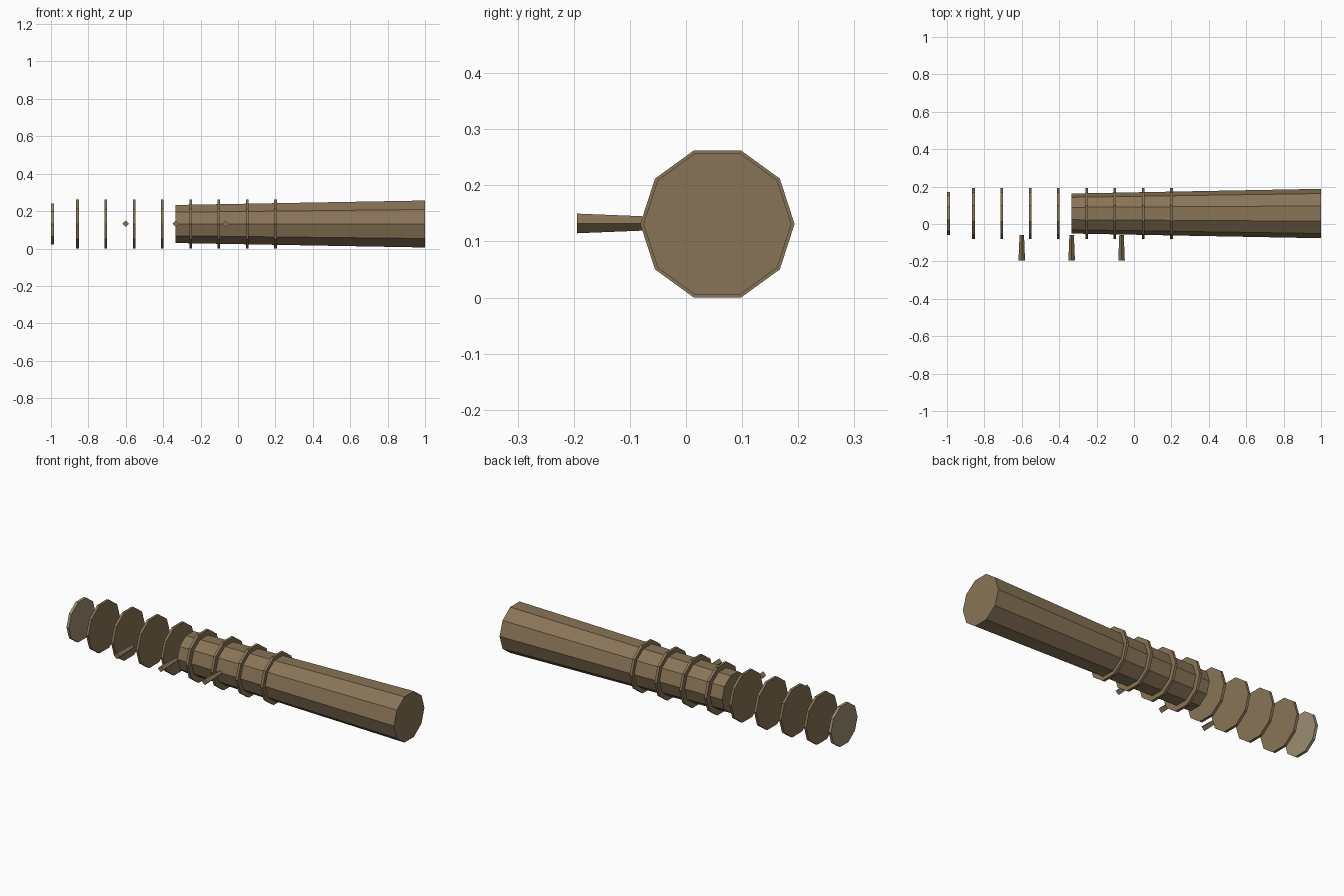
import bpy
from math import pi

if "Cube" in bpy.data.objects:
    bpy.data.objects.remove(bpy.data.objects["Cube"])

CY, CZ = 0.056, 0.131      # common axis of the shaft


def material(name, rgb):
    m = bpy.data.materials.new(name)
    m.diffuse_color = (*rgb, 1)
    m.use_nodes = True
    m.node_tree.nodes["Principled BSDF"].inputs["Base Color"].default_value = m.diffuse_color
    return m


wood = material("wood", (0.25, 0.175, 0.095))
pale_wood = material("pale_wood", (0.34, 0.27, 0.17))


def tapered(name, sides, r1, r2, length, centre, rotation, mat):
    bpy.ops.mesh.primitive_cone_add(vertices=sides, radius1=r1, radius2=r2,
                                    depth=length, location=centre, rotation=rotation)
    ob = bpy.context.object
    ob.name = name
    ob.data.materials.append(mat)
    return ob


def along_x(name, x1, x2, r1, r2, mat):
    # ten-sided section with corners on the y axis
    return tapered(name, 10, r1, r2, x2 - x1, ((x1 + x2) / 2, CY, CZ), (0, pi / 2, 0), mat)


# Tapered main shaft
along_x("shaft", -0.333, 1.0, 0.107, 0.132, wood)

# Pale end cap
along_x("end_cap", -1.0, -0.985, 0.115, 0.115, pale_wood)

# Evenly spaced binding discs
for i in range(8):
    x = -0.858 + 0.1512 * i
    along_x(f"ring_{i + 1}", x - 0.007, x + 0.007, 0.1375, 0.1375, wood)

# Square pegs pointing to the front, wider at the tip
for i in range(3):
    x = -0.6 + 0.2667 * i
    tapered(f"peg_{i + 1}", 4, 0.012, 0.0175, 0.136, (x, -0.126, CZ + 0.001), (pi / 2, 0, 0), wood)
